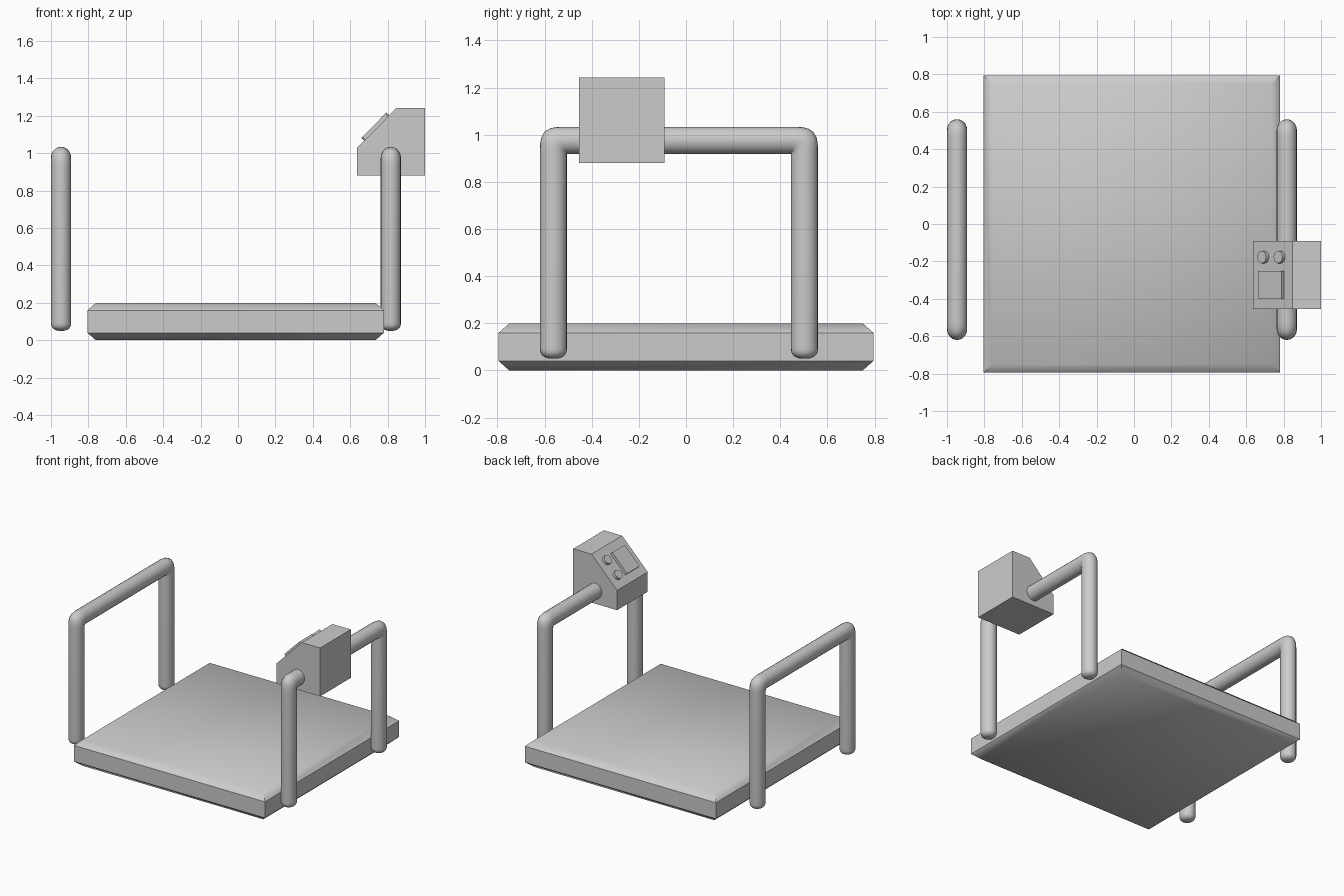
import bpy
import bmesh
from math import sin, cos, pi, radians
from mathutils import Matrix, Vector

cube = bpy.data.objects.get("Cube")
if cube:
    bpy.data.objects.remove(cube, do_unlink=True)

grey = bpy.data.materials.new("plain_grey")
grey.use_nodes = True
grey.diffuse_color = (0.6, 0.6, 0.6, 1)
grey.node_tree.nodes["Principled BSDF"].inputs["Base Color"].default_value = (0.6, 0.6, 0.6, 1)


def finish(name, bm, smooth_angle=None):
    bmesh.ops.recalc_face_normals(bm, faces=bm.faces[:])
    mesh = bpy.data.meshes.new(name)
    bm.to_mesh(mesh)
    bm.free()
    mesh.materials.append(grey)
    obj = bpy.data.objects.new(name, mesh)
    bpy.context.collection.objects.link(obj)
    if smooth_angle:
        bpy.ops.object.select_all(action='DESELECT')
        obj.select_set(True)
        bpy.context.view_layer.objects.active = obj
        bpy.ops.object.shade_smooth_by_angle(angle=radians(smooth_angle))
    return obj


def loft(rings):
    """Skin a stack of equal-length point rings and cap both ends."""
    bm = bmesh.new()
    loops = [[bm.verts.new(p) for p in ring] for ring in rings]
    n = len(loops[0])
    for a, b in zip(loops, loops[1:]):
        for i in range(n):
            j = (i + 1) % n
            bm.faces.new((a[i], a[j], b[j], b[i]))
    bm.faces.new(loops[0])
    bm.faces.new(loops[-1])
    return bm


# Platform: a slab with chamfered upper and lower rims
def rectangle(z, inset):
    x0, x1, y = -0.805 + inset, 0.78 - inset, 0.795 - inset
    return [(x0, -y, z), (x1, -y, z), (x1, y, z), (x0, y, z)]


finish("platform", loft([rectangle(0, 0.045), rectangle(0.04, 0),
                         rectangle(0.16, 0), rectangle(0.2, 0.045)]), 45)

# Handrails: upside-down U tubes with domed feet and tight corners
MID_Y, HALF_SPAN, TOP, FOOT = -0.03, 0.59, 1.034, 0.05
THICK, HALF_X, SIDES, STEPS = 0.115, 0.054, 20, 8


def rail_sections():
    """Inner point, outer point and width factor along one half of the U."""
    inner_y = HALF_SPAN - THICK
    centre_y = HALF_SPAN - THICK / 2
    sections = []
    for i in range(STEPS + 1):
        a = pi / 2 * (0.12 + 0.88 * i / STEPS)
        s = sin(a) ** 0.8
        z = FOOT + 0.045 * (1 - cos(a) ** 0.8 if i < STEPS else 1)
        r = THICK / 2 * s
        sections.append((Vector((0, centre_y - r, z)), Vector((0, centre_y + r, z)), s))
    pivot = Vector((0, inner_y, TOP - THICK))
    for i in range(STEPS + 1):
        a = pi / 2 * i / STEPS
        c, s = abs(cos(a)), abs(sin(a))
        reach = THICK * (c ** 3.5 + s ** 3.5) ** (-1 / 3.5)
        sections.append((pivot, pivot + Vector((0, c, s)) * reach, 1))
    return sections


def rail_ring(x, section, side):
    inner, outer, width = section
    mid, arm = (inner + outer) / 2, (outer - inner) / 2
    ring = []
    for k in range(SIDES):
        t = 2 * pi * k / SIDES
        p = mid + arm * cos(t)
        ring.append((x + HALF_X * width * sin(t), MID_Y + side * p.y, p.z))
    return ring


half = rail_sections()
for name, x in (("right_handrail", -0.946), ("left_handrail", 0.817)):
    rings = [rail_ring(x, s, -1) for s in half] + [rail_ring(x, s, 1) for s in reversed(half)]
    finish(name, loft(rings), 50)

# Control box: sloped-face housing
profile = [(0.636, 0.88), (1.0, 0.88), (1.0, 1.243), (0.848, 1.243), (0.636, 1.028)]
finish("control_box", loft([[(x, y, z) for x, z in profile] for y in (-0.455, -0.092)]))

# Frame of the sloped face: local x runs up the slope, local z points out of it
low, high = Vector((0.636, 0, 1.028)), Vector((0.848, 0, 1.243))
up = (high - low).normalized()
across = Vector((0, 1, 0))
out = up.cross(across)


def on_slope(distance, y, height):
    basis = Matrix((up, across, out)).transposed().to_4x4()
    return Matrix.Translation(low + up * distance + across * y + out * height) @ basis


# Display panel
bm = bmesh.new()
bmesh.ops.create_cube(bm, size=1, matrix=on_slope(0.149, -0.325, 0.008)
                      @ Matrix.Diagonal((0.176, 0.148, 0.026, 1)))
finish("display_panel", bm)

# Push buttons
for name, distance in (("lower_button", 0.088), ("upper_button", 0.212)):
    bm = bmesh.new()
    bmesh.ops.create_cone(bm, cap_ends=True, segments=24, radius1=0.033, radius2=0.033,
                          depth=0.028, matrix=on_slope(distance, -0.177, 0.007))
    finish(name, bm, 40)
